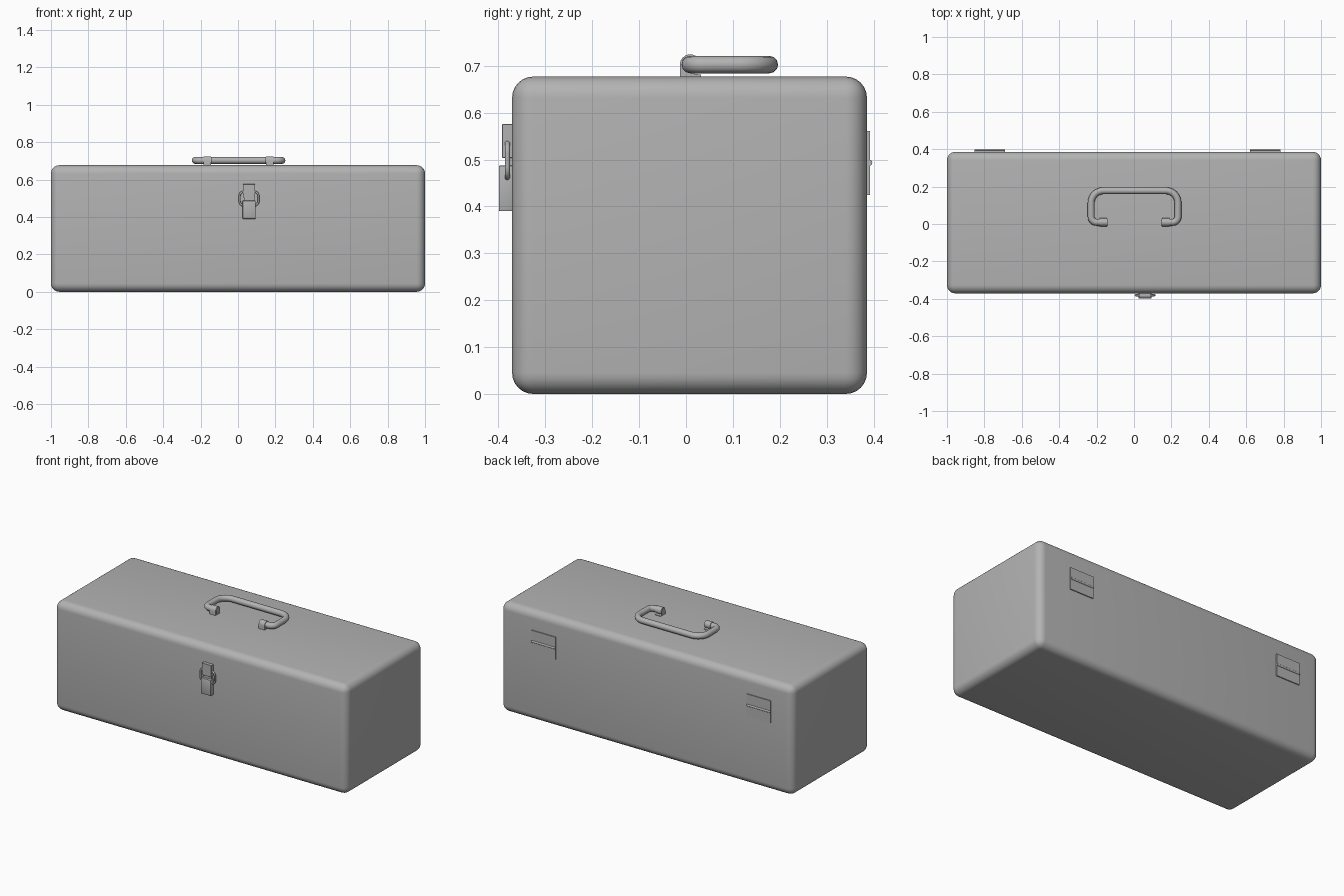
import bpy, bmesh, math
from mathutils import Vector

if "Cube" in bpy.data.objects:
    bpy.data.objects.remove(bpy.data.objects["Cube"])

# Dark painted metal
metal = bpy.data.materials.new("dark_grey_metal")
metal.diffuse_color = (0.45, 0.45, 0.45, 1)
metal.use_nodes = True
metal.node_tree.nodes["Principled BSDF"].inputs["Base Color"].default_value = metal.diffuse_color


def finish(obj, angle=35):
    obj.data.materials.clear()
    obj.data.materials.append(metal)
    bpy.ops.object.select_all(action='DESELECT')
    obj.select_set(True)
    bpy.context.view_layer.objects.active = obj
    bpy.ops.object.shade_smooth_by_angle(angle=math.radians(angle))
    return obj


def from_bmesh(name, bm):
    me = bpy.data.meshes.new(name)
    bm.to_mesh(me)
    bm.free()
    obj = bpy.data.objects.new(name, me)
    bpy.context.collection.objects.link(obj)
    return finish(obj)


def box(name, lo, hi, bevel=0.0, segs=2):
    lo, hi = Vector(lo), Vector(hi)
    bm = bmesh.new()
    bmesh.ops.create_cube(bm, size=1)
    for v in bm.verts:
        v.co = (lo + hi) / 2 + Vector(c * s for c, s in zip(v.co, hi - lo))
    if bevel:
        bmesh.ops.bevel(bm, geom=bm.edges[:], offset=bevel, segments=segs,
                        profile=0.5, affect='EDGES')
    return from_bmesh(name, bm)


def extrude_x(name, profile, x0, x1):
    """Extrude a (y, z) profile along x."""
    bm = bmesh.new()
    face = bm.faces.new([bm.verts.new((x0, y, z)) for y, z in profile])
    ext = bmesh.ops.extrude_face_region(bm, geom=[face])
    for g in ext['geom']:
        if isinstance(g, bmesh.types.BMVert):
            g.co.x = x1
    bmesh.ops.recalc_face_normals(bm, faces=bm.faces[:])
    return from_bmesh(name, bm)


def rounded(corners, closed=False, steps=8):
    """Round off corners given as (x, y, z, radius)."""
    pts, n = [], len(corners)
    for i, (x, y, z, r) in enumerate(corners):
        p = Vector((x, y, z))
        if not closed and i in (0, n - 1):
            pts.append(p)
            continue
        a = p + (Vector(corners[i - 1][:3]) - p).normalized() * r
        b = p + (Vector(corners[(i + 1) % n][:3]) - p).normalized() * r
        c = a + b - p
        for k in range(steps + 1):
            t = k / steps * math.pi / 2
            pts.append(c + (a - c) * math.cos(t) + (b - c) * math.sin(t))
    return pts


def tube(name, pts, radius, closed=False):
    cu = bpy.data.curves.new(name, 'CURVE')
    cu.dimensions = '3D'
    cu.bevel_depth = radius
    cu.bevel_resolution = 4
    cu.use_fill_caps = True
    sp = cu.splines.new('POLY')
    sp.points.add(len(pts) - 1)
    for q, p in zip(sp.points, pts):
        q.co = (*p, 1)
    sp.use_cyclic_u = closed
    obj = bpy.data.objects.new(name, cu)
    bpy.context.collection.objects.link(obj)
    bpy.ops.object.select_all(action='DESELECT')
    obj.select_set(True)
    bpy.context.view_layer.objects.active = obj
    bpy.ops.object.convert(target='MESH')
    return finish(bpy.context.object, 50)


# Case
FRONT, BACK, TOP = -0.371, 0.386, 0.677
box("case", (-1, FRONT, 0), (1, BACK, TOP), 0.045, 6)

# Folded carrying handle
HX, HZ = 0.003, 0.7025
half = [(0.145, 0.009, 0), (0.232, 0.009, 0.03), (0.232, 0.178, 0.065)]
path = [(HX + x, y, HZ, r) for x, y, r in half]
path += [(HX - x, y, HZ, r) for x, y, r in reversed(half)]
tube("handle", rounded(path), 0.0185)

# Handle straps wrapped over the handle ends
arc = [(0.009 + 0.022 * math.cos(math.radians(a)), HZ + 0.022 * math.sin(math.radians(a)))
       for a in range(-40, 181, 20)]
strap = [(0.032, 0.675), (0.032, 0.681), (0.012, 0.684)] + arc + [(-0.013, 0.675)]
for side, s in (("left", -1), ("right", 1)):
    xc = HX + s * 0.168
    extrude_x(side + "_handle_strap", strap, xc - 0.02, xc + 0.02)

# Back hinges: two leaves and a pin
for side, x0 in (("left", -0.853), ("right", 0.619)):
    x1 = x0 + 0.163
    box(side + "_hinge_lower_leaf", (x0, BACK - 0.004, 0.424), (x1, 0.392, 0.4915))
    box(side + "_hinge_upper_leaf", (x0, BACK - 0.004, 0.4945), (x1, 0.392, 0.561))
    tube(side + "_hinge_pin", [(x0, 0.391, 0.493), (x1, 0.391, 0.493)], 0.0065)

# Front latch: hook plate, back plate, lever and wire loop
LX = 0.059
box("latch_hook", (LX - 0.033, -0.392, 0.503), (LX + 0.033, FRONT + 0.004, 0.576), 0.001, 1)
box("latch_back_plate", (LX - 0.028, -0.384, 0.48), (LX + 0.028, FRONT + 0.004, 0.51))
box("latch_lever", (LX - 0.034, -0.399, 0.39), (LX + 0.034, FRONT + 0.004, 0.487), 0.002, 2)
wire = [(LX + sx * 0.05, -0.381, z, 0.022)
        for sx, z in ((-1, 0.461), (1, 0.461), (1, 0.535), (-1, 0.535))]
tube("latch_wire_loop", rounded(wire, True, 5), 0.0055, True)
